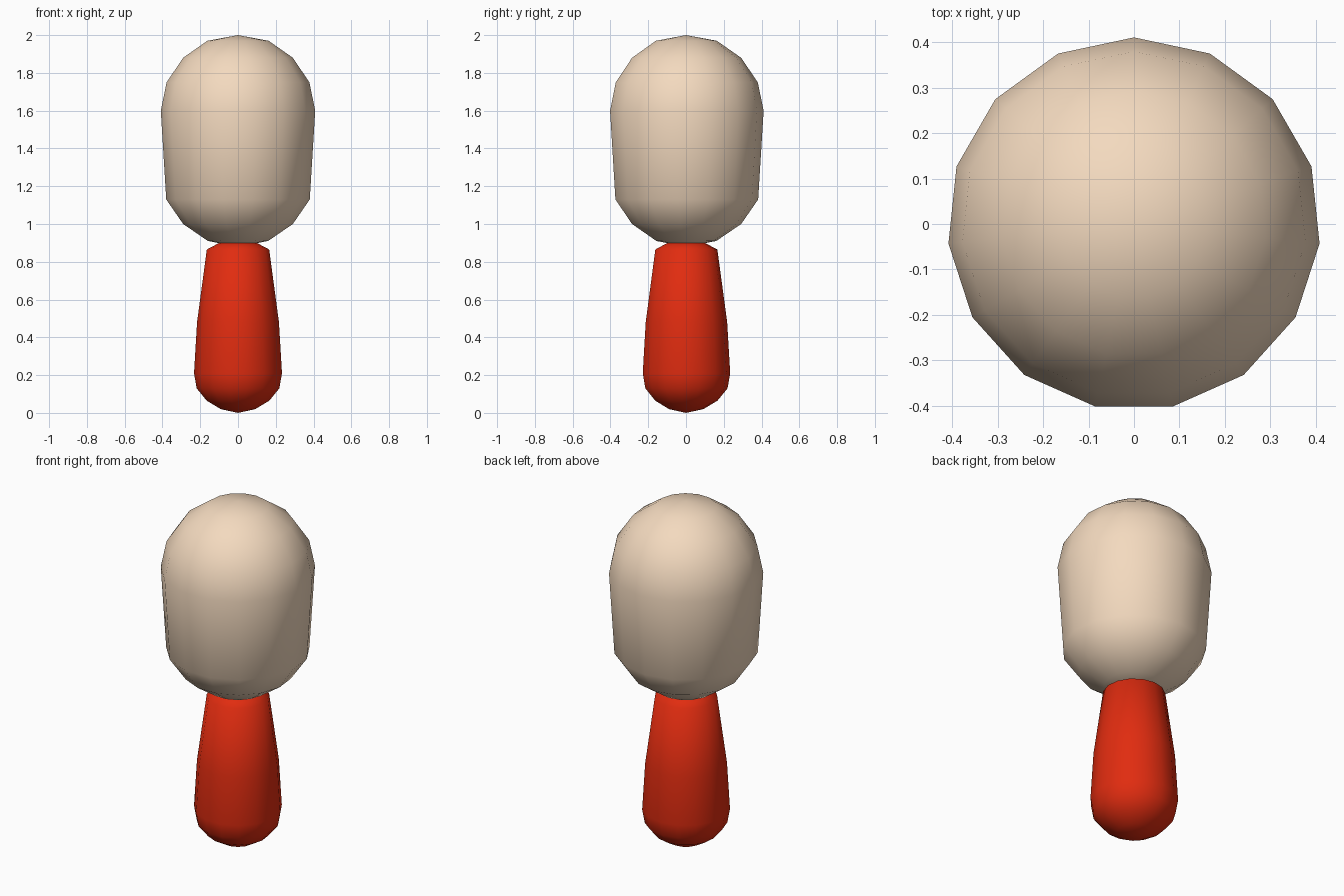
import bpy, bmesh
from math import sin, cos, radians

if "Cube" in bpy.data.objects:
    bpy.data.objects.remove(bpy.data.objects["Cube"])

SIDES = 15


def material(name, colour):
    m = bpy.data.materials.new(name)
    m.diffuse_color = colour
    m.use_nodes = True
    m.node_tree.nodes["Principled BSDF"].inputs["Base Color"].default_value = m.diffuse_color
    return m


def lathe(name, bottom, rings, top, mat):
    """Closed turned shape: pole, rings of (radius, z), pole."""
    bm = bmesh.new()
    loops = []
    for r, z in rings:
        loops.append([bm.verts.new((r * cos(radians(90 + 360 * i / SIDES)),
                                    r * sin(radians(90 + 360 * i / SIDES)), z))
                      for i in range(SIDES)])
    low, high = bm.verts.new((0, 0, bottom)), bm.verts.new((0, 0, top))
    for i in range(SIDES):
        j = (i + 1) % SIDES
        bm.faces.new((low, loops[0][j], loops[0][i]))
        bm.faces.new((high, loops[-1][i], loops[-1][j]))
        for a, b in zip(loops, loops[1:]):
            bm.faces.new((a[i], a[j], b[j], b[i]))
    bmesh.ops.recalc_face_normals(bm, faces=bm.faces)
    for f in bm.faces:
        f.smooth = True
    mesh = bpy.data.meshes.new(name)
    bm.to_mesh(mesh)
    bm.free()
    mesh.materials.append(mat)
    ob = bpy.data.objects.new(name, mesh)
    bpy.context.collection.objects.link(ob)
    return ob


# Rounded head
lathe("head", 0.88,
      [(0.16, 0.91), (0.292, 1.0), (0.382, 1.13), (0.411, 1.6),
       (0.38, 1.75), (0.292, 1.88), (0.163, 1.97)],
      2.0, material("cream", (0.9, 0.7, 0.52, 1)))

# Tapered body, its top tucked into the head
lathe("body", 0.0,
      [(0.092, 0.02), (0.167, 0.065), (0.22, 0.13), (0.234, 0.21),
       (0.218, 0.48), (0.166, 0.865), (0.1, 0.9)],
      0.92, material("red", (0.75, 0.025, 0.005, 1)))
